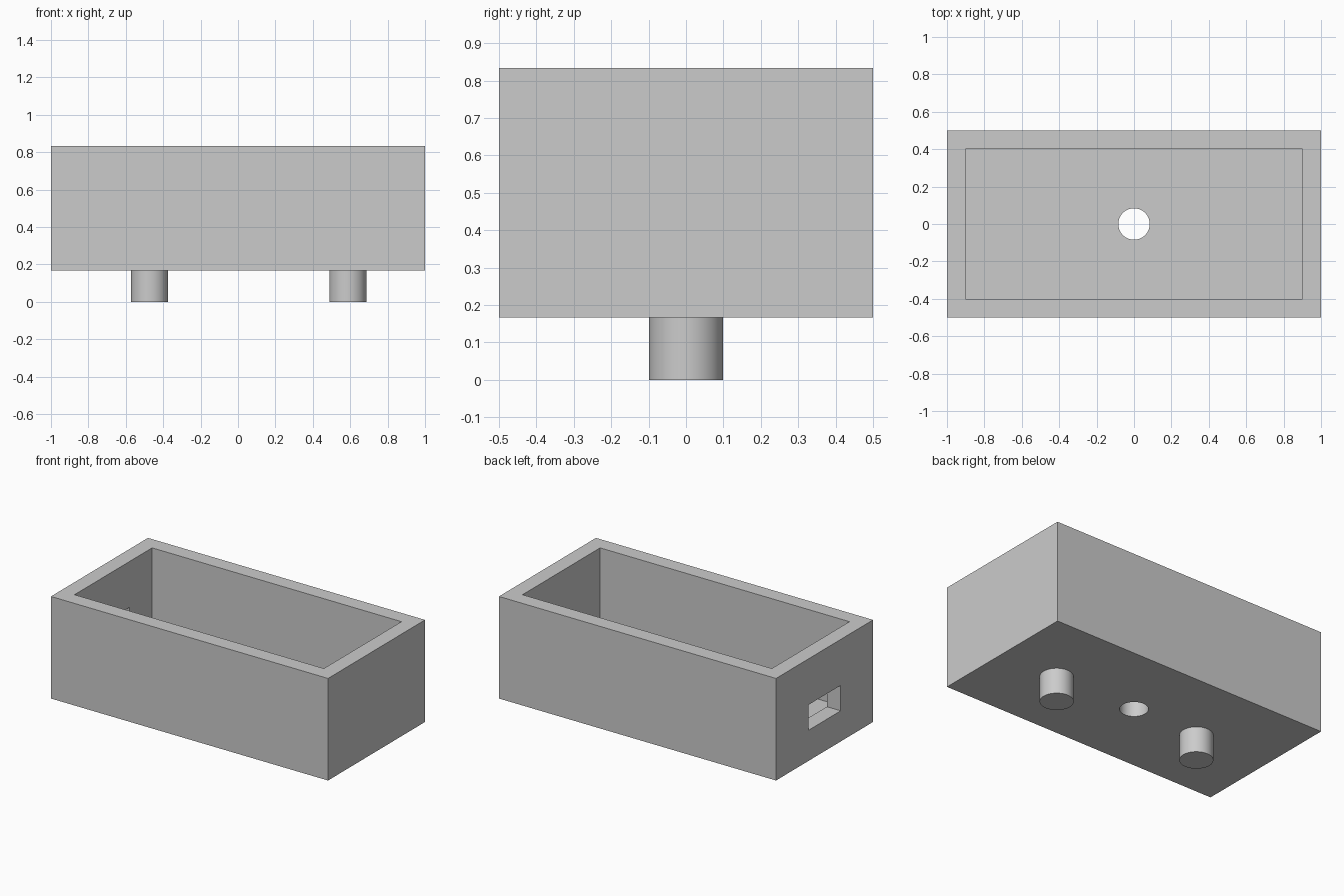
import bpy
import math

cube = bpy.data.objects.get("Cube")
if cube:
    bpy.data.objects.remove(cube, do_unlink=True)

# Single plain colour
grey = bpy.data.materials.new("light grey")
grey.use_nodes = True
COLOUR = (0.6, 0.6, 0.6, 1)
grey.diffuse_color = COLOUR
grey.node_tree.nodes["Principled BSDF"].inputs["Base Color"].default_value = COLOUR

BASE, TOP, FLOOR = 0.167, 0.833, 0.267


def finish(obj, name):
    obj.name = name
    obj.data.materials.append(grey)
    return obj


def box(name, x, y, z):
    """Box spanning the given (low, high) ranges."""
    spans = (x, y, z)
    bpy.ops.mesh.primitive_cube_add(size=1, location=[(a + b) / 2 for a, b in spans])
    obj = bpy.context.object
    obj.scale = [b - a for a, b in spans]
    bpy.ops.object.transform_apply(location=False, rotation=False, scale=True)
    return finish(obj, name)


def cylinder(name, x, radius, low, high):
    bpy.ops.mesh.primitive_cylinder_add(vertices=64, radius=radius, depth=high - low,
                                        location=(x, 0, (low + high) / 2))
    return finish(bpy.context.object, name)


def smooth(obj):
    bpy.ops.object.select_all(action="DESELECT")
    obj.select_set(True)
    bpy.context.view_layer.objects.active = obj
    bpy.ops.object.shade_smooth_by_angle(angle=math.radians(30))


# Open-topped tray body
body = box("tray_body", (-1, 1), (-0.5, 0.5), (BASE, TOP))

# Cavity, round drain hole and end-wall window
cutters = [
    box("cavity_cutter", (-0.9, 0.9), (-0.4, 0.4), (FLOOR, TOP + 0.2)),
    cylinder("floor_hole_cutter", 0, 0.084, BASE - 0.1, FLOOR + 0.1),
    box("window_cutter", (-1.1, -0.8), (-0.167, 0.167), (0.367, 0.533)),
]
for cutter in cutters:
    mod = body.modifiers.new(cutter.name, "BOOLEAN")
    mod.operation = "DIFFERENCE"
    mod.solver = "EXACT"
    mod.object = cutter
    bpy.context.view_layer.objects.active = body
    bpy.ops.object.modifier_apply(modifier=mod.name)
    bpy.data.objects.remove(cutter, do_unlink=True)
smooth(body)

# Round pegs under the floor
for name, x in (("right_peg", -0.473), ("left_peg", 0.587)):
    smooth(cylinder(name, x, 0.099, 0, BASE))
